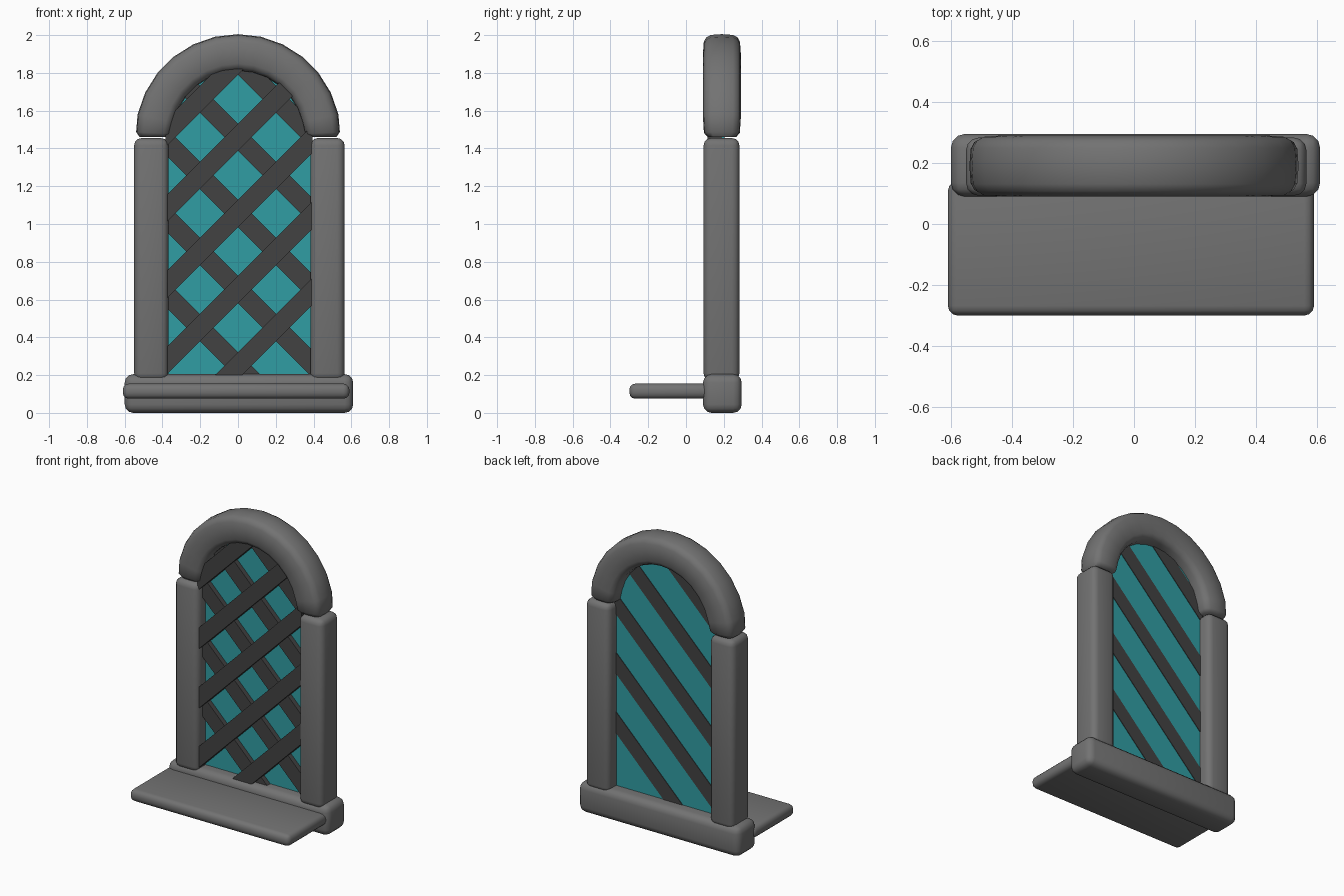
import bpy, bmesh
from math import sin, cos, pi, radians, copysign
from mathutils import Vector, Matrix

cube = bpy.data.objects.get("Cube")
if cube:
    bpy.data.objects.remove(cube, do_unlink=True)


def make_material(name, rgb):
    mat = bpy.data.materials.new(name)
    mat.use_nodes = True
    mat.diffuse_color = (*rgb, 1)
    mat.node_tree.nodes["Principled BSDF"].inputs["Base Color"].default_value = (*rgb, 1)
    return mat


STONE = make_material("grey stone", (0.17, 0.17, 0.17))
BAR = make_material("dark lattice", (0.055, 0.055, 0.055))
GLASS = make_material("teal glass", (0.03, 0.34, 0.37))


def finish(bm, name, mat, smooth=False):
    bmesh.ops.recalc_face_normals(bm, faces=bm.faces)
    mesh = bpy.data.meshes.new(name)
    bm.to_mesh(mesh)
    bm.free()
    mesh.materials.append(mat)
    obj = bpy.data.objects.new(name, mesh)
    bpy.context.collection.objects.link(obj)
    if smooth:
        bpy.ops.object.select_all(action="DESELECT")
        obj.select_set(True)
        bpy.context.view_layer.objects.active = obj
        bpy.ops.object.shade_smooth_by_angle(angle=radians(50))
    return obj


def box(lo, hi):
    """New bmesh holding a box between two corners."""
    lo, hi = Vector(lo), Vector(hi)
    bm = bmesh.new()
    bmesh.ops.create_cube(bm, size=1)
    bmesh.ops.scale(bm, vec=hi - lo, verts=bm.verts)
    bmesh.ops.translate(bm, vec=(lo + hi) / 2, verts=bm.verts)
    return bm


def stone_block(name, lo, hi, round_by):
    bm = box(lo, hi)
    bmesh.ops.bevel(bm, geom=bm.edges[:], offset=round_by, segments=3,
                    profile=0.5, affect="EDGES")
    return finish(bm, name, STONE, True)


# Sill, projecting ledge and pillars
stone_block("sill", (-0.6, 0.09, 0), (0.61, 0.295, 0.205), 0.045)
stone_block("ledge", (-0.61, -0.3, 0.075), (0.59, 0.14, 0.155), 0.032)
stone_block("right_pillar", (-0.55, 0.093, 0.17), (-0.368, 0.283, 1.455), 0.04)
stone_block("left_pillar", (0.383, 0.093, 0.17), (0.565, 0.283, 1.455), 0.04)

# Arch: rounded-square section swept through half a circle, tucked in at the ends
SPRING = 1.46
SEGMENTS, SIDES = 14, 16
stops = [(0, 0.75), (0.05, 0.95)]
stops += [(pi * i / SEGMENTS, 1) for i in range(1, SEGMENTS)]
stops += [(pi - 0.05, 0.95), (pi, 0.75)]


def squared(v):
    return copysign(abs(v) ** 0.55, v)


bm = bmesh.new()
rings = []
for angle, size in stops:
    ring = []
    for k in range(SIDES):
        a = 2 * pi * k / SIDES
        r = 0.447 + 0.098 * size * squared(cos(a))
        y = 0.19 + 0.1 * size * squared(sin(a))
        ring.append(bm.verts.new((r * cos(angle), y, SPRING + r * sin(angle))))
    rings.append(ring)
for a, b in zip(rings, rings[1:]):
    for k in range(SIDES):
        n = (k + 1) % SIDES
        bm.faces.new((a[k], a[n], b[n], b[k]))
bm.faces.new(rings[0])
bm.faces.new(rings[-1])
finish(bm, "arch", STONE, True)

# Opening outline shared by the glass and the lattice
outline = [(-0.38, 0.19), (0.395, 0.19)]
outline += [(0.005 + 0.39 * cos(pi * i / 12), SPRING + 0.39 * sin(pi * i / 12))
            for i in range(13)]

# Glass pane
bm = bmesh.new()
pane = bm.faces.new([bm.verts.new((x, 0.178, z)) for x, z in outline])
new = bmesh.ops.extrude_face_region(bm, geom=[pane])["geom"]
bmesh.ops.translate(bm, vec=(0, 0.022, 0),
                    verts=[v for v in new if isinstance(v, bmesh.types.BMVert)])
finish(bm, "glass_pane", GLASS)


def trim(bm):
    """Cut a bar off at the outline of the opening."""
    for (x1, z1), (x2, z2) in zip(outline, outline[1:] + outline[:1]):
        bmesh.ops.bisect_plane(bm, geom=bm.verts[:] + bm.edges[:] + bm.faces[:],
                               plane_co=(x1, 0, z1), plane_no=(z2 - z1, 0, x1 - x2),
                               clear_outer=True)
        bmesh.ops.holes_fill(bm, edges=[e for e in bm.edges if e.is_boundary])


# Lattice: rising bars run through the glass, falling bars lie behind them
for name, tilt, front, back in (("rising_bar", -1, 0.115, 0.204),
                                ("falling_bar", 1, 0.145, 0.19)):
    for i in range(5):
        bm = box((-1, front, -0.051), (1, back, 0.051))
        bmesh.ops.rotate(bm, matrix=Matrix.Rotation(tilt * pi / 4, 3, "Y"), verts=bm.verts)
        bmesh.ops.translate(bm, vec=(0, 0, 0.25 + 0.403 * i), verts=bm.verts)
        trim(bm)
        finish(bm, f"{name}_{i + 1}", BAR)
